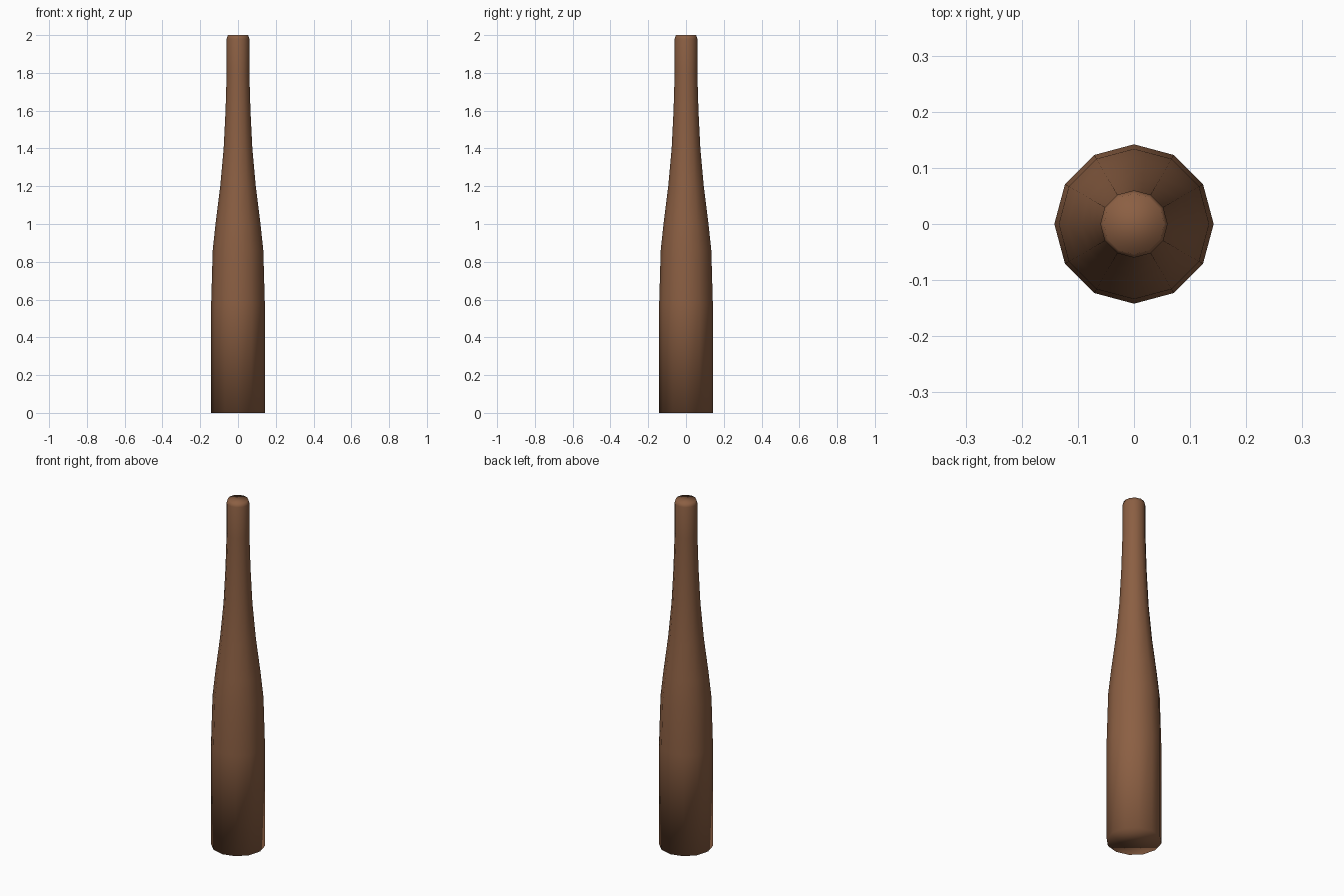
import bpy, bmesh, math

if "Cube" in bpy.data.objects:
    bpy.data.objects.remove(bpy.data.objects["Cube"])

SIDES = 12
# radius, height from base to lip
PROFILE = [(0.142, 0.0), (0.142, 0.58), (0.134, 0.86), (0.119, 1.0),
           (0.094, 1.2), (0.076, 1.4), (0.066, 1.6), (0.060, 1.8),
           (0.060, 1.98), (0.054, 2.0)]

brown = bpy.data.materials.new("brown")
brown.diffuse_color = (0.26, 0.115, 0.056, 1.0)
brown.use_nodes = True
brown.node_tree.nodes["Principled BSDF"].inputs["Base Color"].default_value = brown.diffuse_color

# Bottle body: stacked twelve-sided rings with closed ends
bm = bmesh.new()
rings = []
for r, z in PROFILE:
    rings.append([bm.verts.new((r * math.cos(2 * math.pi * i / SIDES),
                                r * math.sin(2 * math.pi * i / SIDES), z))
                  for i in range(SIDES)])
for low, high in zip(rings, rings[1:]):
    for i in range(SIDES):
        j = (i + 1) % SIDES
        bm.faces.new((low[i], low[j], high[j], high[i]))
bm.faces.new(rings[0][::-1])
bm.faces.new(rings[-1])

# Smooth all over, including the ends
for f in bm.faces:
    f.smooth = True

mesh = bpy.data.meshes.new("bottle")
bm.to_mesh(mesh)
bm.free()
mesh.materials.append(brown)
bottle = bpy.data.objects.new("bottle", mesh)
bpy.context.collection.objects.link(bottle)
